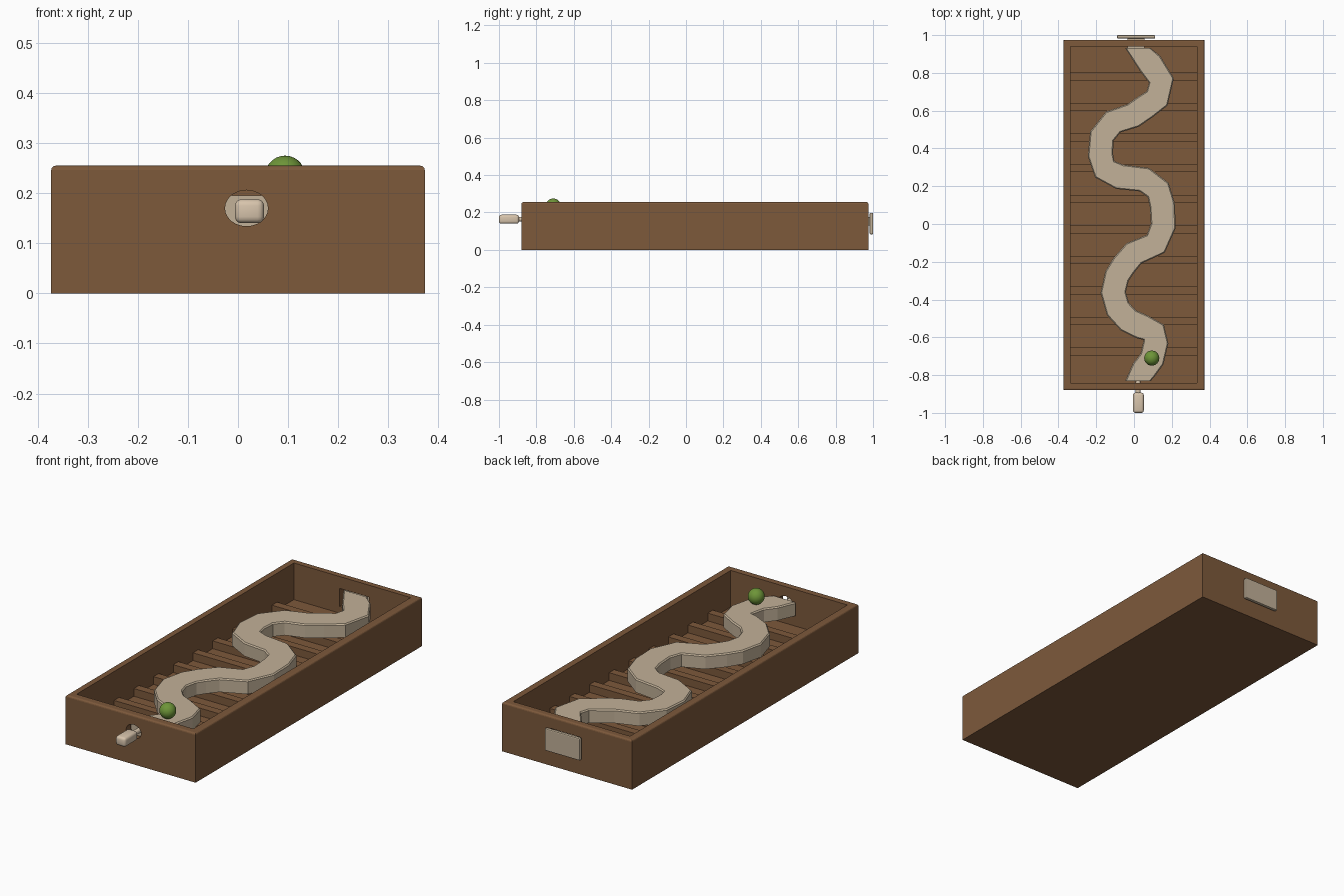
import bpy, bmesh, math
from mathutils import Vector

if "Cube" in bpy.data.objects:
    bpy.data.objects.remove(bpy.data.objects["Cube"])


def material(name, rgb):
    m = bpy.data.materials.new(name)
    m.diffuse_color = (*rgb, 1)
    m.use_nodes = True
    m.node_tree.nodes["Principled BSDF"].inputs["Base Color"].default_value = m.diffuse_color
    return m


BROWN = material("brown_wood", (0.205, 0.10, 0.044))
TAN = material("pale_path", (0.54, 0.44, 0.315))
PEACH = material("peach_wood", (0.68, 0.55, 0.41))
GREEN = material("ball_green", (0.155, 0.30, 0.04))


def finish(name, bm, mat):
    bmesh.ops.recalc_face_normals(bm, faces=bm.faces)
    me = bpy.data.meshes.new(name)
    bm.to_mesh(me)
    bm.free()
    ob = bpy.data.objects.new(name, me)
    bpy.context.collection.objects.link(ob)
    me.materials.append(mat)
    return ob


def add_box(bm, lo, hi):
    vs = bmesh.ops.create_cube(bm, size=1)["verts"]
    for v in vs:
        v.co = [lo[i] + (v.co[i] + 0.5) * (hi[i] - lo[i]) for i in range(3)]


def bevel(bm, width, segments, keep=lambda e: True):
    bmesh.ops.bevel(bm, geom=[e for e in bm.edges if keep(e)], offset=width,
                    segments=segments, profile=0.5, affect='EDGES')


def box(name, lo, hi, mat, width=0, segments=2):
    bm = bmesh.new()
    add_box(bm, lo, hi)
    if width:
        bevel(bm, width, segments)
    return finish(name, bm, mat)


def rod(name, centre, rx, rz, depth, mat, sides=24):
    # elliptical cylinder along y
    bm = bmesh.new()
    bmesh.ops.create_cone(bm, cap_ends=True, segments=sides, radius1=1,
                          radius2=1, depth=depth)
    for v in bm.verts:
        x, y, z = v.co
        v.co = (centre[0] + x * rx, centre[1] + z, centre[2] + y * rz)
    return finish(name, bm, mat)


def smooth(ob, angle=35):
    bpy.ops.object.select_all(action='DESELECT')
    ob.select_set(True)
    bpy.context.view_layer.objects.active = ob
    bpy.ops.object.shade_smooth_by_angle(angle=math.radians(angle))


def cut(ob, cutter):
    mod = ob.modifiers.new("cut", 'BOOLEAN')
    mod.operation = 'DIFFERENCE'
    mod.solver = 'EXACT'
    mod.object = cutter
    bpy.context.view_layer.objects.active = ob
    bpy.ops.object.modifier_apply(modifier=mod.name)
    bpy.data.objects.remove(cutter)


# Tray: softened top rim, hollow inside, round front hole, slot at the back
bm = bmesh.new()
add_box(bm, (-0.373, -0.88, 0), (0.373, 0.975, 0.255))
bevel(bm, 0.009, 3, lambda e: all(v.co.z > 0.2 for v in e.verts))
tray = finish("tray", bm, BROWN)
cut(tray, box("cavity_cutter", (-0.337, -0.842, 0.065), (0.333, 0.94, 0.4), BROWN))
cut(tray, rod("hole_cutter", (0.017, -0.86, 0.17), 0.043, 0.036, 0.1, BROWN))
cut(tray, box("slot_cutter", (-0.075, 0.9, 0.10), (0.095, 1.1, 0.193), BROWN))

# Cross slats over the floor
bm = bmesh.new()
for i in range(10):
    y = -0.675 + i * 0.1617
    add_box(bm, (-0.339, y - 0.021, 0.06), (0.335, y + 0.021, 0.105))
finish("floor_slats", bm, BROWN)

# Winding path: mitred ribbon along a centre line
LINE = [Vector(p) for p in (
    (0.02, -0.832), (0.05, -0.775), (0.095, -0.715), (0.115, -0.63),
    (0.105, -0.573), (0.045, -0.545), (-0.03, -0.51), (-0.085, -0.45),
    (-0.11, -0.362), (-0.09, -0.275), (-0.055, -0.22), (0, -0.155),
    (0.115, -0.105), (0.155, -0.01), (0.15, 0.1), (0.128, 0.18),
    (0.055, 0.235), (-0.075, 0.25), (-0.155, 0.29), (-0.178, 0.365),
    (-0.17, 0.465), (-0.11, 0.54), (-0.005, 0.575), (0.06, 0.62),
    (0.122, 0.665), (0.145, 0.76), (0.085, 0.85), (0.02, 0.932))]
HALF, LOW, TOP, EDGE = 0.067, 0.125, 0.195, 0.006
SECTION = [(-HALF, LOW), (HALF, LOW), (HALF, TOP - EDGE), (HALF - EDGE, TOP),
           (EDGE - HALF, TOP), (-HALF, TOP - EDGE)]
bm = bmesh.new()
rings = []
for i, p in enumerate(LINE):
    a = (p - LINE[i - 1]).normalized() if i else Vector((0, 1))
    b = (LINE[i + 1] - p).normalized() if i < len(LINE) - 1 else Vector((0, 1))
    t = (a + b).normalized()
    if i in (0, len(LINE) - 1):
        t = Vector((0, 1))
    side = Vector((t.y, -t.x))
    rings.append([bm.verts.new((p.x + side.x * s, p.y + side.y * s, z))
                  for s, z in SECTION])
for r, q in zip(rings, rings[1:]):
    for k in range(6):
        bm.faces.new((r[k], r[(k + 1) % 6], q[(k + 1) % 6], q[k]))
bm.faces.new(rings[0])
bm.faces.new(rings[-1])
finish("winding_path", bm, TAN)

# Plunger at the front: handle and thin neck reaching through the hole
smooth(box("plunger_handle", (-0.006, -1.0, 0.14), (0.052, -0.893, 0.188),
           PEACH, 0.013, 3), 40)
smooth(rod("plunger_neck", (0.022, -0.86, 0.164), 0.013, 0.013, 0.08, PEACH, 12))

# End plate at the back with its stem
box("end_plate", (-0.09, 0.982, 0.083), (0.112, 1.0, 0.198), TAN, 0.005, 2)
box("end_plate_stem", (-0.035, 0.925, 0.13), (0.055, 0.984, 0.175), TAN)

# Ball resting on the path
bm = bmesh.new()
bmesh.ops.create_uvsphere(bm, u_segments=24, v_segments=14, radius=0.04)
bmesh.ops.translate(bm, verts=bm.verts, vec=(0.094, -0.71, 0.235))
smooth(finish("ball", bm, GREEN), 60)
